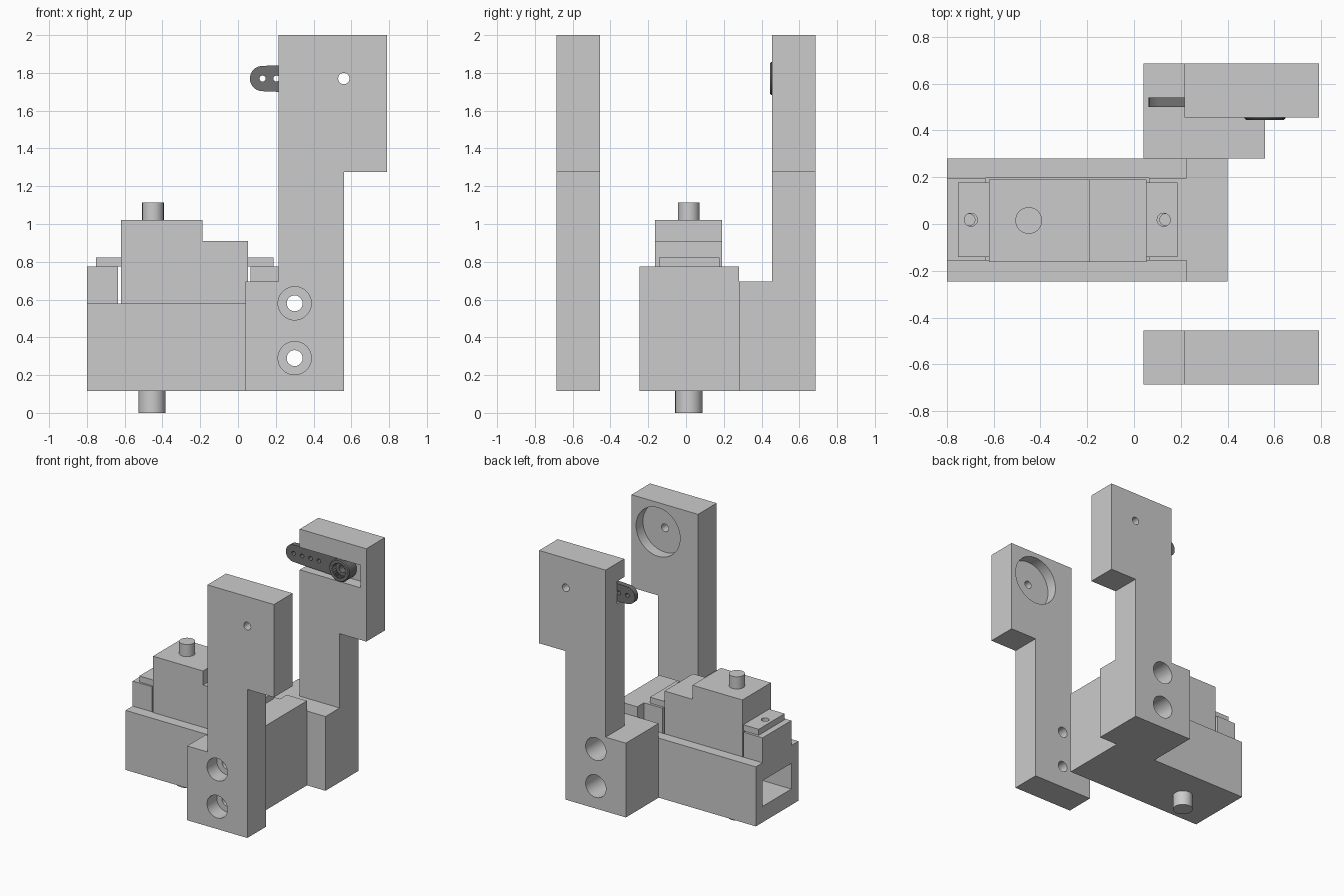
import bpy, bmesh
from math import pi, cos, sin
from mathutils import Matrix

if "Cube" in bpy.data.objects:
    bpy.data.objects.remove(bpy.data.objects["Cube"])

HX, HZ = 0.56, 1.77          # pivot axis of the two arms


def finish(name, bm):
    bmesh.ops.recalc_face_normals(bm, faces=bm.faces)
    me = bpy.data.meshes.new(name)
    bm.to_mesh(me)
    bm.free()
    ob = bpy.data.objects.new(name, me)
    bpy.context.collection.objects.link(ob)
    return ob


def prism(name, pts, y0, y1):
    """Extrude an x-z outline from y0 to y1."""
    bm = bmesh.new()
    f = bm.faces.new([bm.verts.new((x, y0, z)) for x, z in pts])
    r = bmesh.ops.extrude_face_region(bm, geom=[f])
    bmesh.ops.translate(bm, vec=(0, y1 - y0, 0),
                        verts=[v for v in r['geom'] if isinstance(v, bmesh.types.BMVert)])
    return finish(name, bm)


def box(name, x0, x1, y0, y1, z0, z1):
    return prism(name, [(x0, z0), (x1, z0), (x1, z1), (x0, z1)], y0, y1)


def rod(name, axis, a, b, lo, hi, r, seg=48):
    """Cylinder along y (a,b = x,z) or z (a,b = x,y)."""
    bm = bmesh.new()
    mid = (lo + hi) / 2
    if axis == 'y':
        m = Matrix.Translation((a, mid, b)) @ Matrix.Rotation(pi / 2, 4, 'X')
    else:
        m = Matrix.Translation((a, b, mid))
    bmesh.ops.create_cone(bm, cap_ends=True, segments=seg, radius1=r, radius2=r,
                          depth=hi - lo, matrix=m)
    return finish(name, bm)


def boolean(ob, op, tools):
    for t in tools:
        m = ob.modifiers.new("bool", 'BOOLEAN')
        m.operation, m.solver, m.object = op, 'EXACT', t
        dg = bpy.context.evaluated_depsgraph_get()
        me = bpy.data.meshes.new_from_object(ob.evaluated_get(dg))
        ob.modifiers.clear()
        ob.data = me
        bpy.data.objects.remove(t)


# arm outline shared by both arms
ARM = [(.04, .115), (.56, .115), (.56, 1.275), (.79, 1.275), (.79, 2),
       (.215, 2), (.215, .695), (.04, .695)]
BOLTS = (.29, .58)

# detached front arm with bolt counterbores and a round pivot pocket
front_arm = prism("front_arm", ARM, -.685, -.455)
boolean(front_arm, 'DIFFERENCE',
        [rod("cut", 'y', .30, z, -.9, -.565, .088) for z in BOLTS] +
        [rod("cut", 'y', .30, z, -.9, -.3, .042) for z in BOLTS] +
        [rod("cut", 'y', HX, HZ, -.54, -.3, .19),
         rod("cut", 'y', HX, HZ, -.9, -.3, .03)])

# holder body: low side walls, tall end, inner rails, rear arm joined on
holder = prism("motor_holder", [(-.8, .115), (.4, .115), (.4, .775), (.225, .775),
                                (.225, .58), (-.8, .58)], -.245, .28)
boolean(holder, 'UNION', [
    box("rail", -.8, .3, -.157, .197, .4, .775),
    box("mount", .04, .56, .28, .5, .115, .695),
    prism("rear_arm", ARM, .455, .685)])
boolean(holder, 'DIFFERENCE', [
    box("cut", -.635, .065, -.157, .197, .24, 1),            # motor cavity
    box("cut", -.9, -.5, -.157, .197, .24, .44),             # cable window
    box("cut", .1, .74, .3, .545, 1.682, 1.858),             # horn slot
    rod("cut", 'y', HX, HZ, .4, .8, .03)] +
    [rod("cut", 'y', .30, z, .40, .9, .088) for z in BOLTS] +
    [rod("cut", 'y', .30, z, -.5, .9, .042) for z in BOLTS] +
    [rod("cut", 'z', x, .018, .5, .9, .025) for x in (-.705, .135)])

# pivot pin under the holder
rod("pivot_pin", 'z', -.455, .015, 0, .13, .072)

# motor: stepped case with two screw tabs and an output shaft
motor = prism("motor_case", [(-.62, .30), (.053, .30), (.053, .91), (-.188, .91),
                             (-.188, 1.02), (-.62, 1.02)], -.163, .19)
for name, x0, x1, hx in (("left_tab", -.753, -.62, -.697), ("right_tab", .053, .187, .127)):
    tab = box(name, x0, x1, -.142, .178, .775, .822)
    boolean(tab, 'DIFFERENCE', [rod("cut", 'z', hx, .018, .7, .9, .028)])
rod("motor_shaft", 'z', -.45, .015, 1.01, 1.115, .057)

# control horn blade: tapered strip with a row of holes
dark = bpy.data.materials.new("dark_grey")
dark.diffuse_color = (.17, .17, .17, 1)
dark.use_nodes = True
dark.node_tree.nodes["Principled BSDF"].inputs["Base Color"].default_value = dark.diffuse_color
outline = [(.13 + .067 * cos(a), HZ + .067 * sin(a))
           for a in (pi / 2 + pi * i / 20 for i in range(21))]
outline += [(HX + .084 * cos(a), HZ + .084 * sin(a))
            for a in (-pi / 2 + pi * i / 20 for i in range(21))]
blade = prism("horn_blade", outline, .50, .54)
boolean(blade, 'DIFFERENCE',
        [rod("cut", 'y', .13 + .073 * i, HZ, .4, .7, .016, 24) for i in range(4)] +
        [rod("cut", 'y', HX, HZ, .4, .7, .07)])

# horn hub: ring with a toothed socket and a screw hole
bm = bmesh.new()
N = 48
rings = []
for y, r, tooth in ((.54, .087, 0), (.452, .087, 0), (.445, .08, 0), (.445, .062, .01),
                    (.49, .062, .01), (.49, .03, 0), (.54, .03, 0)):
    rings.append([bm.verts.new((HX + (r - tooth * (i % 2)) * cos(2 * pi * i / N), y,
                                HZ + (r - tooth * (i % 2)) * sin(2 * pi * i / N)))
                  for i in range(N)])
for a, b in zip(rings, rings[1:] + rings[:1]):
    for i in range(N):
        j = (i + 1) % N
        bm.faces.new((a[i], a[j], b[j], b[i]))
hub = finish("horn_hub", bm)
for ob in (blade, hub):
    ob.data.materials.clear()
    ob.data.materials.append(dark)

# smooth round walls, keep edges crisp
for ob in bpy.data.objects:
    ob.select_set(True)
bpy.context.view_layer.objects.active = holder
bpy.ops.object.shade_smooth_by_angle()
